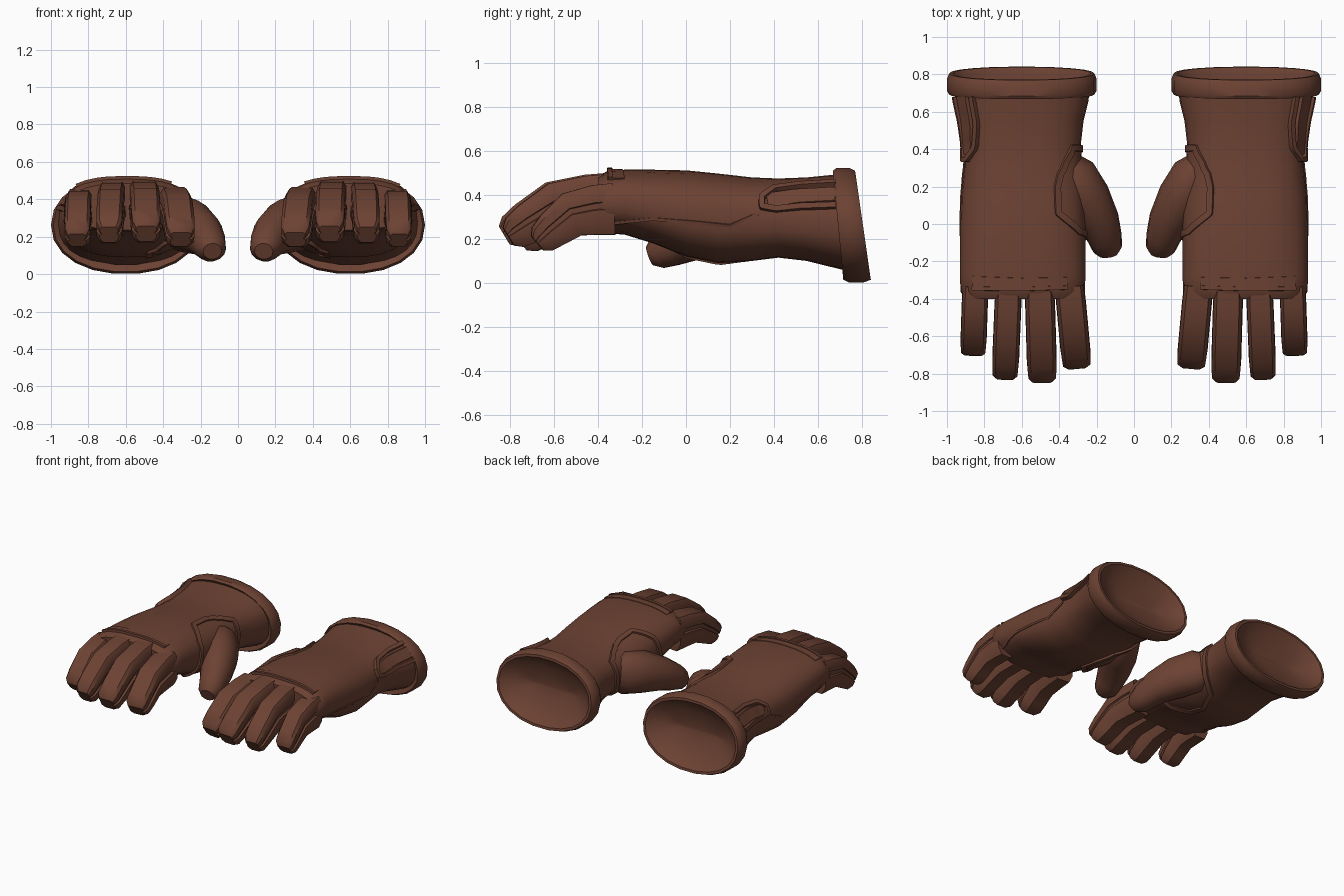
import bpy, bmesh, math
from mathutils import Vector
from mathutils.bvhtree import BVHTree

if "Cube" in bpy.data.objects:
    bpy.data.objects.remove(bpy.data.objects["Cube"])

leather = bpy.data.materials.new("brown leather")
leather.diffuse_color = (0.15, 0.054, 0.033, 1)
leather.use_nodes = True
leather.node_tree.nodes["Principled BSDF"].inputs["Base Color"].default_value = leather.diffuse_color
UP = Vector((0, 0, 1))


def loft(name, rings, cap_start=True, cap_end=True, closed=False):
    """Skin a list of equal point rings, mirrored to make the pair."""
    bm = bmesh.new()
    vr = [[bm.verts.new(p) for p in r] for r in rings]
    n = len(vr[0])
    pairs = list(zip(vr, vr[1:])) + ([(vr[-1], vr[0])] if closed else [])
    for a, b in pairs:
        for i in range(n):
            j = (i + 1) % n
            bm.faces.new((a[i], a[j], b[j], b[i]))
    if cap_start and not closed:
        bm.faces.new(vr[0])
    if cap_end and not closed:
        bm.faces.new(vr[-1])
    bmesh.ops.recalc_face_normals(bm, faces=bm.faces)
    me = bpy.data.meshes.new(name)
    bm.to_mesh(me)
    bm.free()
    me.materials.append(leather)
    ob = bpy.data.objects.new(name, me)
    bpy.context.collection.objects.link(ob)
    mod = ob.modifiers.new("pair", 'MIRROR')
    mod.use_mirror_merge = False
    return ob


def oval(x0, x1, z0, z1, n, power):
    """Superellipse points as (x, z)."""
    out = []
    for i in range(n):
        a = 2 * math.pi * i / n
        c, s = math.cos(a), math.sin(a)
        out.append(((x0 + x1) / 2 + (x1 - x0) / 2 * math.copysign(abs(c) ** (2 / power), c),
                    (z0 + z1) / 2 + (z1 - z0) / 2 * math.copysign(abs(s) ** (2 / power), s)))
    return out


def tube(name, path, section):
    """Sweep a section along (x, y, z, half width, half height) points."""
    pts = [Vector(p[:3]) for p in path]
    rings = []
    for i, p in enumerate(path):
        t = (pts[min(i + 1, len(pts) - 1)] - pts[max(i - 1, 0)]).normalized()
        side = t.cross(UP).normalized()
        up = side.cross(t)
        rings.append([pts[i] + side * u * p[3] + up * v * p[4] for u, v in section])
    return loft(name, rings)


# hand and wrist: y, x inner, x outer, z bottom, z top
stations = [(.70, .235, .965, .05, .495), (.65, .245, .95, .075, .49), (.55, .27, .925, .10, .48),
            (.42, .285, .905, .115, .475), (.3, .275, .91, .10, .48), (.15, .26, .925, .09, .497),
            (0, .26, .93, .12, .512), (-.15, .26, .93, .18, .515), (-.28, .26, .93, .22, .515),
            (-.36, .262, .928, .225, .508), (-.40, .285, .905, .235, .485)]
body = loft("hand", [[(x, y + (.06 * (.52 - z) / .52 if y > .68 else 0), z)
                      for x, z in oval(a, b, c, d, 28, 2.5)]
                     for y, a, b, c, d in stations], cap_start=False)
tree = BVHTree.FromPolygons([v.co for v in body.data.vertices],
                            [p.vertices[:] for p in body.data.polygons])


def welt(name, path, w, h, toward=None, closed=False):
    """Raised strip on the hand surface along a polyline, dropped toward a direction."""
    pts = [Vector(p) for p in path]
    ends = pts[1:] + ([pts[0]] if closed else [])
    fine = [a.lerp(b, k / 5) for a, b in zip(pts, ends) for k in range(5)]
    if not closed:
        fine.append(pts[-1])
    hits = []
    for p in fine:
        if toward:
            loc = tree.ray_cast(p, Vector(toward))[0]
        else:
            loc = tree.find_nearest(p)[0]
        # outward direction of the oval section
        nor = Vector(((loc.x - .595) / .33 ** 2, 0, (loc.z - .31) / .2 ** 2)).normalized()
        hits.append((loc, nor))
    rings, n = [], len(hits)
    for i, (loc, nor) in enumerate(hits):
        if closed:
            t = hits[(i + 1) % n][0] - hits[i - 1][0]
        else:
            t = hits[min(i + 1, n - 1)][0] - hits[max(i - 1, 0)][0]
        s = nor.cross(t).normalized()
        rings.append([loc - s * w - nor * .015, loc - s * w * .85 + nor * h,
                      loc + s * w * .85 + nor * h, loc + s * w - nor * .015])
    return loft(name, rings, closed=closed)


# rolled cuff rim with a shallow dished opening, leaning back at the bottom: inset, y, lean
cuff = []
for inset, y, lean in [(.05, .685, .05), (.012, .667, .05), (0, .685, .055), (0, .745, .065),
                       (.012, .768, .075), (.03, .768, .075), (.06, .745, .07),
                       (.12, .715, .06), (.19, .695, .05), (.25, .685, .04)]:
    cuff.append([(x, y + lean * (.52 - z) / .52, z)
                 for x, z in oval(.2 + inset, 1 - inset, inset, .525 - inset, 22, 2.15)])
loft("cuff_rim", cuff, cap_start=False)

# fingers: flat top panel, recessed side gusset, rounded underside
half = [(.75, .98), (.97, .76), (.98, .3), (.82, .26), (.82, .04), (1, 0), (.98, -.5), (.6, -.95)]
section = half + [(-u, v) for u, v in reversed(half)]
for name, xa, xb, w, length, dz, hs in [
        ("index_finger", .345, .305, .08, .845, -.025, .95),
        ("middle_finger", .505, .49, .08, 1, .005, 1),
        ("ring_finger", .67, .69, .072, .965, 0, 1),
        ("little_finger", .848, .86, .07, .7, -.03, .9)]:
    path = []
    for y, z, h, k in [(-.33, .365, .135, .97), (-.45, .36, .13, 1), (-.6, .34, .12, 1),
                       (-.73, .268, .097, 1), (-.795, .228, .08, .95), (-.825, .21, .05, .7)]:
        f = (y + .33) / -.51
        path.append((xa + (xb - xa) * f, -.33 + (y + .33) * length, z + dz, w * k, h * hs))
    tube(name, path, section)

# thumb
tube("thumb", [(.38, .37, .29, .05, .09), (.33, .27, .28, .125, .15), (.255, .14, .255, .13, .145),
               (.185, .01, .21, .11, .115), (.155, -.075, .165, .092, .095),
               (.142, -.13, .135, .08, .075), (.137, -.165, .122, .05, .045)],
     oval(-1, 1, -1, 1, 14, 2.05))

# seam welt round the thumb base, over the back and across the palm
welt("thumb_seam", [(.30, .41, .44), (.38, .27, .5), (.40, .2, .5), (.40, .06, .5), (.3, -.04, .42),
                    (.25, -.07, .28), (.36, -.09, .1), (.46, .02, .05), (.47, .16, .05),
                    (.4, .31, .05), (.27, .40, .22)], .02, .012, closed=True)

# knuckle band on the back of the hand
DOWN, INWARD = (0, 0, -1), (-1, 0, 0)
welt("knuckle_band", [(.36, -.315, .7), (.6, -.32, .7), (.86, -.31, .7)], .035, .007, DOWN)
welt("knuckle_ridge", [(.36, -.34, .7), (.6, -.348, .7), (.86, -.345, .7)], .012, .016, DOWN)

# wrist strap on the outer side, with a raised border
welt("strap_panel", [(1.2, .68, .40), (1.2, .5, .39), (1.2, .37, .37)], .045, .012, INWARD)
welt("strap_border", [(1.2, .68, .445), (1.2, .52, .435), (1.2, .4, .42), (1.2, .345, .385),
                      (1.2, .345, .345), (1.2, .41, .335), (1.2, .52, .345), (1.2, .68, .35)],
     .015, .026, INWARD)

# side seam along the outer edge of the hand
welt("side_seam", [(1.2, -.36, .27), (1.2, -.15, .29), (1.2, .05, .275), (1.2, .2, .26),
                   (1.2, .34, .32)], .008, .006, INWARD)

# smooth leather with crisp seams
bpy.ops.object.select_all(action='SELECT')
bpy.context.view_layer.objects.active = body
bpy.ops.object.shade_smooth_by_angle(angle=math.radians(35))
